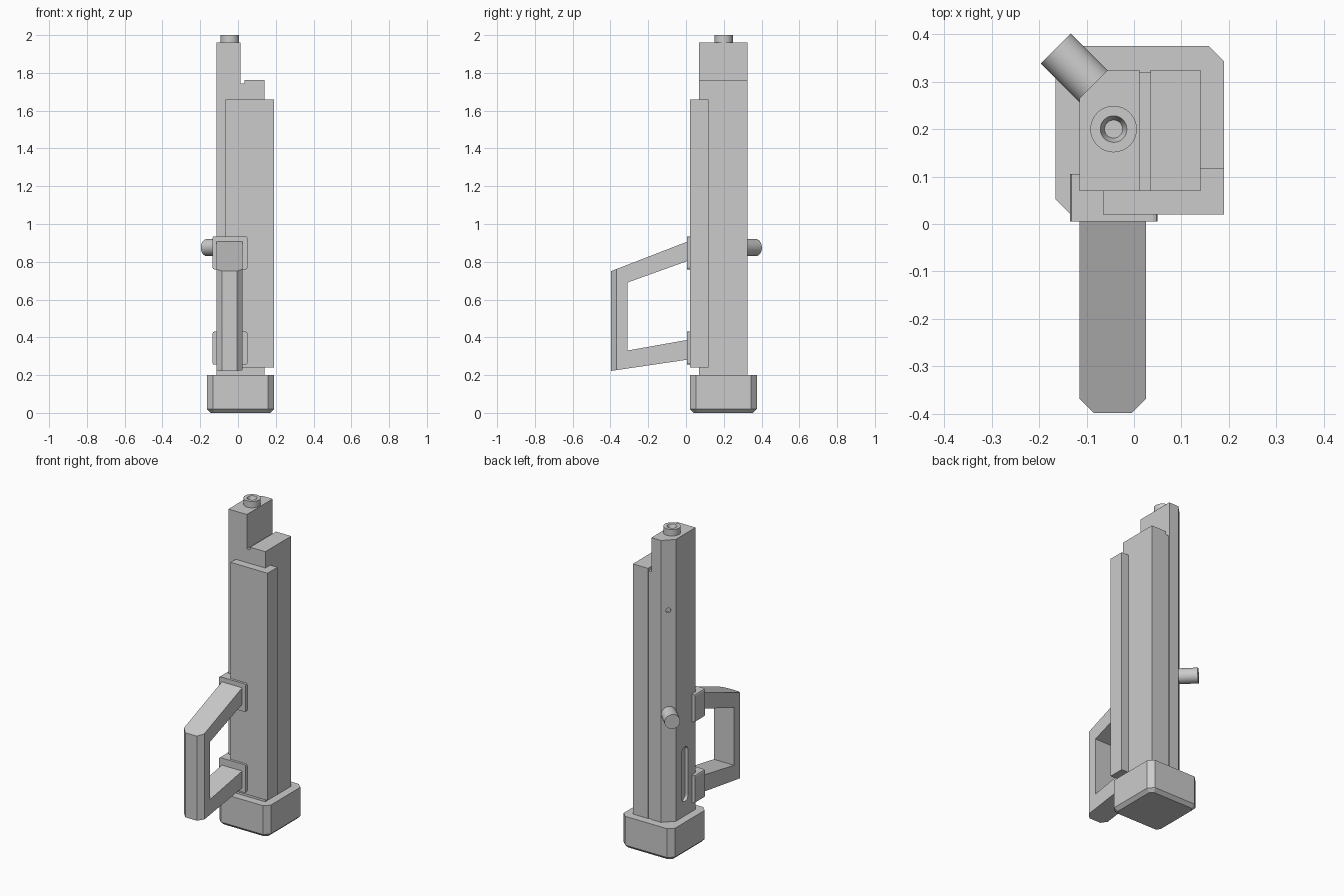
import bpy, bmesh, math
from mathutils import Vector

cube = bpy.data.objects.get("Cube")
if cube:
    bpy.data.objects.remove(cube, do_unlink=True)

grey = bpy.data.materials.new("plain_grey")
grey.use_nodes = True
COLOUR = (0.6, 0.6, 0.6, 1)
grey.diffuse_color = COLOUR
grey.node_tree.nodes["Principled BSDF"].inputs["Base Color"].default_value = COLOUR


def finish(name, bm):
    bmesh.ops.recalc_face_normals(bm, faces=bm.faces)
    mesh = bpy.data.meshes.new(name)
    bm.to_mesh(mesh)
    bm.free()
    mesh.materials.append(grey)
    obj = bpy.data.objects.new(name, mesh)
    bpy.context.collection.objects.link(obj)
    return obj


def prism(points, axis, lo, hi):
    """Extrude a 2D outline along x (outline in y, z) or z (outline in x, y)."""
    bm = bmesh.new()
    place = (lambda a, b: (lo, a, b)) if axis == "x" else (lambda a, b: (a, b, lo))
    face = bm.faces.new([bm.verts.new(place(a, b)) for a, b in points])
    moved = bmesh.ops.extrude_face_region(bm, geom=[face])["geom"]
    offset = Vector((hi - lo, 0, 0)) if axis == "x" else Vector((0, 0, hi - lo))
    bmesh.ops.translate(bm, vec=offset, verts=[v for v in moved if isinstance(v, bmesh.types.BMVert)])
    return bm


def box(x, y, z):
    return prism([(x[0], y[0]), (x[1], y[0]), (x[1], y[1]), (x[0], y[1])], "z", *z)


def bevel(bm, width, rule, segments=1):
    edges = [e for e in bm.edges if rule(e.verts[0].co, e.verts[1].co)]
    bmesh.ops.bevel(bm, geom=edges, offset=width, segments=segments, affect="EDGES", profile=0.5)


def vertical(a, b):
    return abs(a.z - b.z) > 0.01 and (a - b).xy.length < 0.001


def rod(name, start, end, radius, sides=32):
    start, end = Vector(start), Vector(end)
    bm = bmesh.new()
    bmesh.ops.create_cone(bm, cap_ends=True, segments=sides, radius1=radius, radius2=radius,
                          depth=(end - start).length)
    turn = (end - start).to_track_quat("Z", "Y").to_matrix()
    bmesh.ops.rotate(bm, cent=(0, 0, 0), matrix=turn, verts=bm.verts)
    bmesh.ops.translate(bm, vec=(start + end) / 2, verts=bm.verts)
    return finish(name, bm)


def smooth(obj):
    bpy.ops.object.select_all(action="DESELECT")
    obj.select_set(True)
    bpy.context.view_layer.objects.active = obj
    bpy.ops.object.shade_smooth_by_angle(angle=math.radians(35))


def cut(obj, cutter):
    cutter.hide_render = True
    cutter.hide_set(True)
    cutter.display_type = "WIRE"
    mod = obj.modifiers.new("cut", "BOOLEAN")
    mod.operation = "DIFFERENCE"
    mod.solver = "EXACT"
    mod.object = cutter


# Chamfered foot block
foot = box((-0.165, 0.19), (0.02, 0.375), (0, 0.2))
bevel(foot, 0.032, vertical)
bevel(foot, 0.02, lambda a, b: max(a.z, b.z) < 0.001)
finish("foot_block", foot)

# Tall column with one chamfered rear corner, a side slot and a pin hole
column = finish("tall_column", prism(
    [(-0.115, 0.07), (0.012, 0.07), (0.012, 0.325), (-0.055, 0.325), (-0.115, 0.265)], "z", 0.19, 1.96))
slot = box((-0.14, -0.095), (0.145, 0.205), (0.29, 0.63))
bevel(slot, 0.028, lambda a, b: abs(a.x - b.x) > 0.01, 4)
cut(column, finish("slot_cutter", slot))
cut(column, rod("pin_hole_cutter", (-0.105, 0.315, 1.52), (-0.075, 0.285, 1.52), 0.015, 16))

# Shorter column, joined by a shallow seam
finish("seam_strip", box((0.01, 0.037), (0.07, 0.32), (0.19, 1.745)))
finish("short_column", box((0.035, 0.14), (0.07, 0.325), (0.19, 1.762)))

# Front cover
finish("front_cover", box((-0.065, 0.19), (0.02, 0.118), (0.24, 1.66)))

# Handle mounts
for label, z in (("lower", (0.255, 0.43)), ("upper", (0.76, 0.935))):
    mount = box((-0.135, 0.05), (0.005, 0.105), z)
    bevel(mount, 0.01, lambda a, b: abs(a.y - b.y) > 0.01, 2)
    finish(label + "_handle_mount", mount)

# Handle loop with chamfered grip edges
handle = prism([(0.01, 0.908), (-0.398, 0.75), (-0.398, 0.222), (0.01, 0.282),
                (0.01, 0.387), (-0.31, 0.33), (-0.31, 0.69), (0.01, 0.805)], "x", -0.115, 0.025)
bevel(handle, 0.03, lambda a, b: vertical(a, b) and a.y < -0.39)
finish("handle", handle)

# Diagonal side peg
smooth(rod("side_peg", (-0.065, 0.27, 0.875), (-0.165, 0.37, 0.875), 0.045))

# Hollow top nozzle, spun from a profile
bm = bmesh.new()
profile = [(0.049, 1.95), (0.049, 2.0), (0.028, 2.0), (0.019, 1.975), (0, 1.975)]
verts = [bm.verts.new((-0.043 + r, 0.2, z)) for r, z in profile]
edges = [bm.edges.new(pair) for pair in zip(verts, verts[1:])]
bmesh.ops.spin(bm, geom=verts + edges, cent=(-0.043, 0.2, 0), axis=(0, 0, 1),
               angle=math.tau, steps=32)
bmesh.ops.remove_doubles(bm, verts=bm.verts, dist=0.0005)
smooth(finish("top_nozzle", bm))
